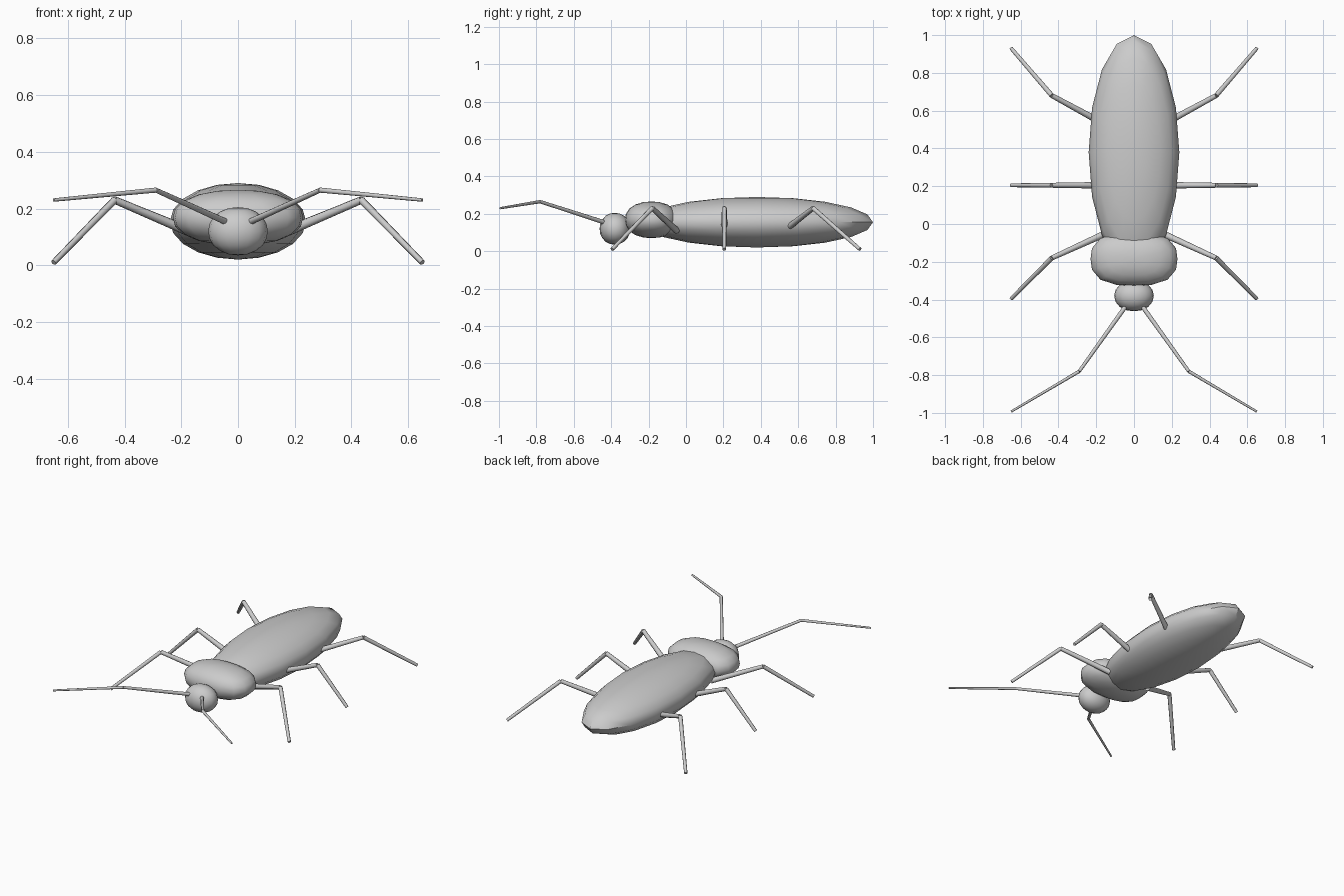
import bpy, bmesh, math
from mathutils import Vector

if "Cube" in bpy.data.objects:
    bpy.data.objects.remove(bpy.data.objects["Cube"])


def finish(name, bm, angle):
    bmesh.ops.recalc_face_normals(bm, faces=bm.faces)
    me = bpy.data.meshes.new(name)
    bm.to_mesh(me)
    bm.free()
    ob = bpy.data.objects.new(name, me)
    bpy.context.collection.objects.link(ob)
    bpy.ops.object.select_all(action='DESELECT')
    ob.select_set(True)
    bpy.context.view_layer.objects.active = ob
    bpy.ops.object.shade_smooth_by_angle(angle=math.radians(angle))
    return ob


def pod(name, centre, half, square=2.0, square_z=2.0):
    """Rounded body part: a sphere squared off by superellipse exponents."""
    bm = bmesh.new()
    bmesh.ops.create_uvsphere(bm, u_segments=16, v_segments=10, radius=1)
    for v in bm.verts:
        r = math.hypot(v.co.x, v.co.y)
        if r > 1e-5:
            cx, cy = abs(v.co.x) / r, abs(v.co.y) / r
            k = (cx ** square + cy ** square) ** (-1 / square)
            n = (r ** square_z + abs(v.co.z) ** square_z) ** (-1 / square_z)
            v.co = Vector((v.co.x * k * n, v.co.y * k * n, v.co.z * n))
        v.co = Vector([c + p * h for c, p, h in zip(centre, v.co, half)])
    return finish(name, bm, 40)


def limb(name, points, radii, sides=8):
    """Chain of tapered, capped tubes through the given points."""
    bm = bmesh.new()
    for a, b, ra, rb in zip(points, points[1:], radii, radii[1:]):
        a, b = Vector(a), Vector(b)
        d = b - a
        m = d.to_track_quat('Z', 'Y').to_matrix().to_4x4()
        m.translation = (a + b) / 2
        bmesh.ops.create_cone(bm, cap_ends=True, segments=sides, radius1=ra,
                              radius2=rb, depth=d.length, matrix=m)
    return finish(name, bm, 50)


# Body
pod("abdomen", (0, 0.38, 0.155), (0.24, 0.62, 0.135))
pod("thorax", (0, -0.185, 0.168), (0.23, 0.142, 0.098), 2.7, 2.2)
pod("head", (0, -0.38, 0.12), (0.105, 0.082, 0.085), 2.1, 2.1)

# Legs: (hip y, knee y, foot y) for each pair, mirrored left and right
legs = {"front": (-0.05, -0.18, -0.395),
        "middle": (0.205, 0.205, 0.205),
        "hind": (0.525, 0.68, 0.93)}
for side, s in (("right", 1), ("left", -1)):
    for pair, (hip, knee, foot) in legs.items():
        limb(f"{pair}_leg_{side}",
             [(s * 0.15, hip, 0.11), (s * 0.435, knee, 0.23), (s * 0.65, foot, 0.01)],
             [0.018, 0.013, 0.010])
    # Antennae
    limb(f"antenna_{side}",
         [(s * 0.04, -0.43, 0.152), (s * 0.29, -0.78, 0.265), (s * 0.65, -0.993, 0.23)],
         [0.012, 0.009, 0.006])
